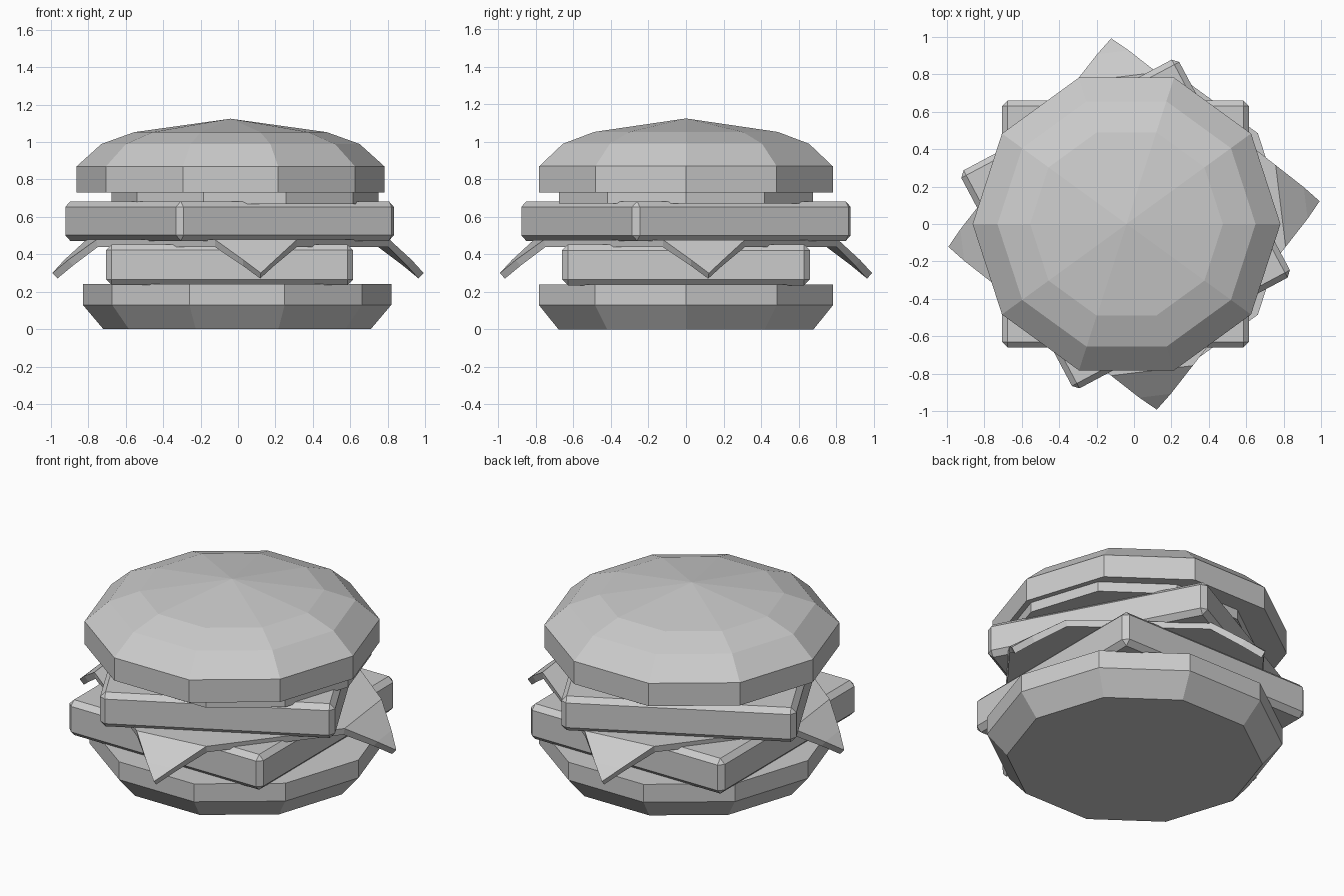
import bpy, bmesh, math
from mathutils import Matrix, Vector

cube = bpy.data.objects.get("Cube")
if cube:
    bpy.data.objects.remove(cube)

grey = bpy.data.materials.new("plain grey")
grey.use_nodes = True
COLOUR = (0.6, 0.6, 0.6, 1)
grey.diffuse_color = COLOUR
grey.node_tree.nodes["Principled BSDF"].inputs["Base Color"].default_value = COLOUR


def finish(name, bm, location, turn=0):
    bmesh.ops.recalc_face_normals(bm, faces=bm.faces)
    mesh = bpy.data.meshes.new(name)
    bm.to_mesh(mesh)
    bm.free()
    mesh.materials.append(grey)
    obj = bpy.data.objects.new(name, mesh)
    obj.location = location
    obj.rotation_euler.z = math.radians(turn)
    bpy.context.collection.objects.link(obj)
    return obj


def lathe(name, profile, x, apex=None, sides=10):
    """Faceted round part from (radius, height) pairs, bottom to top."""
    bm = bmesh.new()
    rings = [[bm.verts.new((r * math.cos(math.tau * i / sides),
                            r * math.sin(math.tau * i / sides), z))
              for i in range(sides)] for r, z in profile]
    bm.faces.new(rings[0])
    for low, high in zip(rings, rings[1:]):
        for i in range(sides):
            j = (i + 1) % sides
            bm.faces.new((low[i], low[j], high[j], high[i]))
    if apex is None:
        bm.faces.new(rings[-1])
    else:
        tip = bm.verts.new((0, 0, apex))
        for i in range(sides):
            bm.faces.new((rings[-1][i], rings[-1][(i + 1) % sides], tip))
    return finish(name, bm, (x, 0, 0))


def slab(name, half, low, high, x, turn):
    """Square patty with chamfered edges."""
    bm = bmesh.new()
    bmesh.ops.create_cube(bm, size=1, matrix=Matrix.Diagonal((2 * half, 2 * half, high - low, 1)))
    bmesh.ops.bevel(bm, geom=bm.edges[:], offset=0.03, segments=1, affect='EDGES')
    return finish(name, bm, (x, 0, (low + high) / 2), turn)


# Buns and the thin round slice
lathe("bottom_bun", [(0.715, 0), (0.825, 0.13), (0.825, 0.24)], -0.005)
lathe("tomato_slice", [(0.713, 0.67), (0.713, 0.74)], 0.037)
lathe("top_bun", [(0.823, 0.73), (0.823, 0.87), (0.69, 0.99), (0.515, 1.053)], -0.04, apex=1.125)

# Two square patties
slab("lower_patty", 0.66, 0.235, 0.452, -0.045, 0)
slab("upper_patty", 0.66, 0.472, 0.683, -0.045, 28)

# Square leaf whose four corners droop, as (reach, half width, height) folds
folds = [(0.79, 0.22, 0.478), (0.925, 0.085, 0.37)]
bm = bmesh.new()
outline = []
for k in range(4):
    spin = Matrix.Rotation(k * math.pi / 2, 3, 'Z')
    pairs = [[bm.verts.new(spin @ Vector((d, s * w, z))) for s in (-1, 1)] for d, w, z in folds]
    tip = bm.verts.new(spin @ Vector((1.0, 0, 0.3)))
    (a, b), (c, d) = pairs
    bm.faces.new((a, c, d, b))
    bm.faces.new((c, tip, d))
    outline += [a, b]
bm.faces.new(outline)
leaf = finish("lettuce_leaf", bm, (0, 0, 0), 7)
thick = leaf.modifiers.new("thickness", 'SOLIDIFY')
thick.thickness = 0.04
thick.offset = -1
